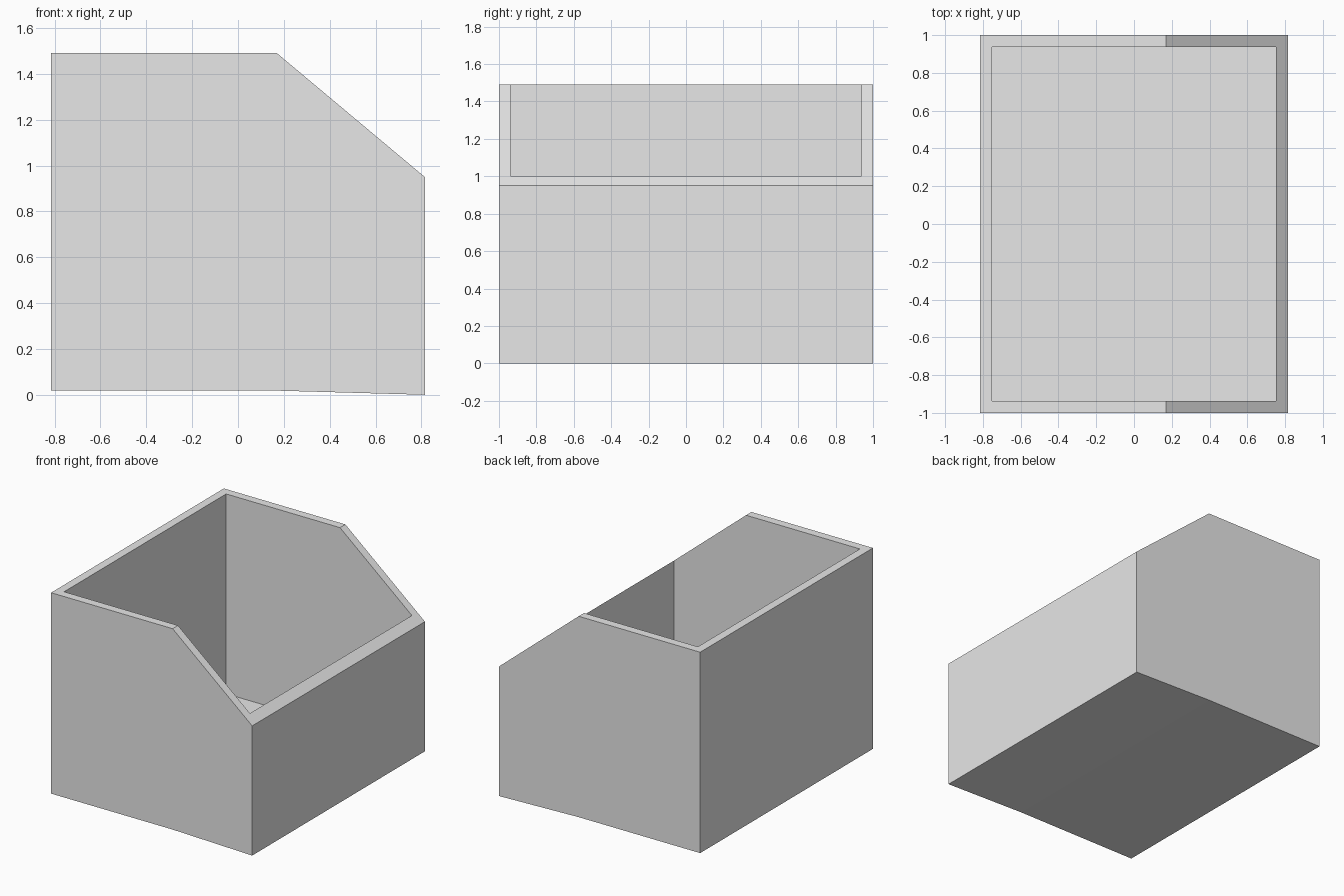
import bpy
import bmesh

cube = bpy.data.objects.get("Cube")
if cube:
    bpy.data.objects.remove(cube, do_unlink=True)

HALF_X, HALF_Y = 0.815, 1.0
WALL = 0.062
FLOOR = 0.026
TOP, FRONT_LIP, SLOPE_X = 1.49, 0.95, 0.17

grey = bpy.data.materials.new("light grey")
grey.use_nodes = True
colour = (0.8, 0.8, 0.8, 1)
grey.diffuse_color = colour
grey.node_tree.nodes["Principled BSDF"].inputs["Base Color"].default_value = colour


def prism(name, profile, half_depth):
    """Extrude an (x, z) outline along y, centred on y = 0."""
    bm = bmesh.new()
    face = bm.faces.new([bm.verts.new((x, -half_depth, z)) for x, z in profile])
    extruded = bmesh.ops.extrude_face_region(bm, geom=[face])["geom"]
    verts = [v for v in extruded if isinstance(v, bmesh.types.BMVert)]
    bmesh.ops.translate(bm, verts=verts, vec=(0, 2 * half_depth, 0))
    bmesh.ops.recalc_face_normals(bm, faces=bm.faces)
    mesh = bpy.data.meshes.new(name)
    bm.to_mesh(mesh)
    bm.free()
    mesh.materials.append(grey)
    obj = bpy.data.objects.new(name, mesh)
    bpy.context.collection.objects.link(obj)
    return obj


# Bin body: sloped opening on the right, base dipping slightly under it
bin_body = prism("open_bin", [
    (-HALF_X, 0.018), (SLOPE_X, 0.018), (HALF_X, 0),
    (HALF_X, FRONT_LIP), (SLOPE_X, TOP), (-HALF_X, TOP)], HALF_Y)

# Hollow interior, open at the top
inner_x = HALF_X - WALL
hollow = prism("hollow_cutter", [
    (-inner_x, FLOOR), (inner_x, FLOOR), (inner_x, TOP + 1), (-inner_x, TOP + 1)],
    HALF_Y - WALL)
hollow.hide_render = True

cut = bin_body.modifiers.new("hollow", 'BOOLEAN')
cut.operation = 'DIFFERENCE'
cut.solver = 'EXACT'
cut.object = hollow
bpy.context.view_layer.objects.active = bin_body
bpy.ops.object.modifier_apply(modifier=cut.name)
bpy.data.objects.remove(hollow, do_unlink=True)
